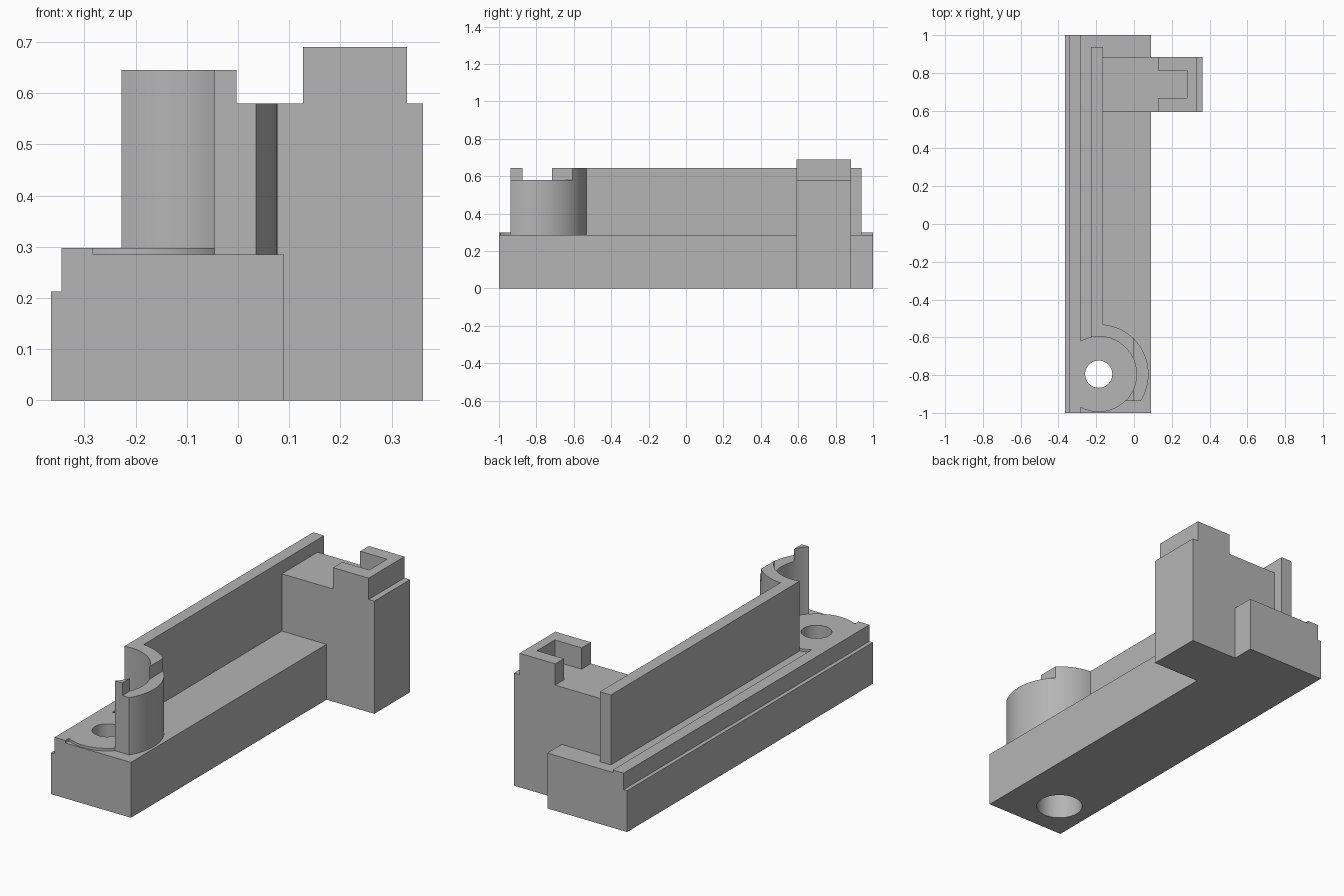
import bpy, bmesh
from math import acos, asin, cos, sin, pi, radians, sqrt
from mathutils import Vector

cube = bpy.data.objects.get("Cube")
if cube:
    bpy.data.objects.remove(cube, do_unlink=True)

grey = bpy.data.materials.new("plain_grey")
grey.use_nodes = True
COLOUR = (0.46, 0.46, 0.46, 1)
grey.diffuse_color = COLOUR
grey.node_tree.nodes["Principled BSDF"].inputs["Base Color"].default_value = COLOUR

# Shared dimensions
TOP, LIP, WALL_TOP, SEAT = 0.285, 0.298, 0.645, 0.58
CX, CY, R_IN, R_OUT = -0.187, -0.795, 0.20, 0.264
WALL_L, WALL_R, CUT_Y = -0.228, -0.165, -0.937


def prism(name, outline, start, end, axis="z"):
    """Extrude a 2D outline: (x, y) along z, or (x, z) along y."""
    place = (lambda p, t: (p[0], p[1], t)) if axis == "z" else (lambda p, t: (p[0], t, p[1]))
    bm = bmesh.new()
    face = bm.faces.new([bm.verts.new(place(p, start)) for p in outline])
    move = Vector(place((0, 0), end - start))
    ext = bmesh.ops.extrude_face_region(bm, geom=[face], use_keep_orig=True)
    bmesh.ops.translate(bm, verts=[v for v in ext["geom"] if isinstance(v, bmesh.types.BMVert)], vec=move)
    bmesh.ops.recalc_face_normals(bm, faces=bm.faces)
    mesh = bpy.data.meshes.new(name)
    bm.to_mesh(mesh)
    bm.free()
    mesh.materials.append(grey)
    obj = bpy.data.objects.new(name, mesh)
    bpy.context.collection.objects.link(obj)
    return obj


def rect(x0, x1, y0, y1):
    return [(x0, y0), (x1, y0), (x1, y1), (x0, y1)]


def arc(r, a0, a1, n=48):
    return [(CX + r * cos(a0 + (a1 - a0) * i / n), CY + r * sin(a0 + (a1 - a0) * i / n))
            for i in range(n + 1)]


def activate(obj):
    bpy.ops.object.select_all(action="DESELECT")
    obj.select_set(True)
    bpy.context.view_layer.objects.active = obj


def cut(obj, cutter):
    cutter.hide_render = True
    mod = obj.modifiers.new("cut", "BOOLEAN")
    mod.operation, mod.solver, mod.object = "DIFFERENCE", "EXACT", cutter
    activate(obj)
    bpy.ops.object.modifier_apply(modifier=mod.name)


# Long base with a stepped left edge
base = prism("base", [(-0.365, 0), (0.09, 0), (0.09, TOP), (-0.283, TOP), (-0.283, LIP),
                      (-0.345, LIP), (-0.345, 0.213), (-0.365, 0.213)], -1, 1, "y")

# Raised round pad that merges into the edge lip
half = acos((-0.283 - CX) / R_IN)
pad = prism("round_pad", arc(R_IN, -half, half, 64), TOP, LIP)

# Screw hole, with a wider counterbore from below
hole = prism("hole_cutter", arc(0.072, 0, 2 * pi)[:-1], -0.1, 0.5)
bore = prism("counterbore_cutter", arc(0.112, 0, 2 * pi)[:-1], -0.1, 0.17)
cut(base, hole)
cut(base, bore)
cut(pad, hole)

# Straight wall that curls into a partial ring around the pad
outer = arc(R_OUT, acos((WALL_R - CX) / R_OUT), asin((CUT_Y - CY) / R_OUT))
inner = arc(R_IN, asin((CUT_Y - CY) / R_IN), acos((WALL_L - CX) / R_IN))
wall = prism("curled_wall", [(WALL_L, 0.937), (WALL_R, 0.937)] + outer + inner, TOP, WALL_TOP)
notch = prism("wall_notch_cutter", rect(-0.003, 0.2, -1.2, -0.4), SEAT, 0.8)
cut(wall, notch)

# Side block reaching over the base and down to the ground
block = prism("side_block", [(0.09, 0), (0.362, 0), (0.362, SEAT), (WALL_R, SEAT),
                             (WALL_R, TOP), (0.09, TOP)], 0.592, 0.883, "y")

# U-shaped socket on top of the block, open towards the wall
socket = prism("socket", [(0.127, 0.592), (0.33, 0.592), (0.33, 0.883), (0.127, 0.883),
                          (0.127, 0.813), (0.28, 0.813), (0.28, 0.668), (0.127, 0.668)], SEAT, 0.69)

for cutter in (hole, bore, notch):
    bpy.data.objects.remove(cutter, do_unlink=True)
for obj in (base, pad, wall, block, socket):
    activate(obj)
    bpy.ops.object.shade_smooth_by_angle(angle=radians(30))
